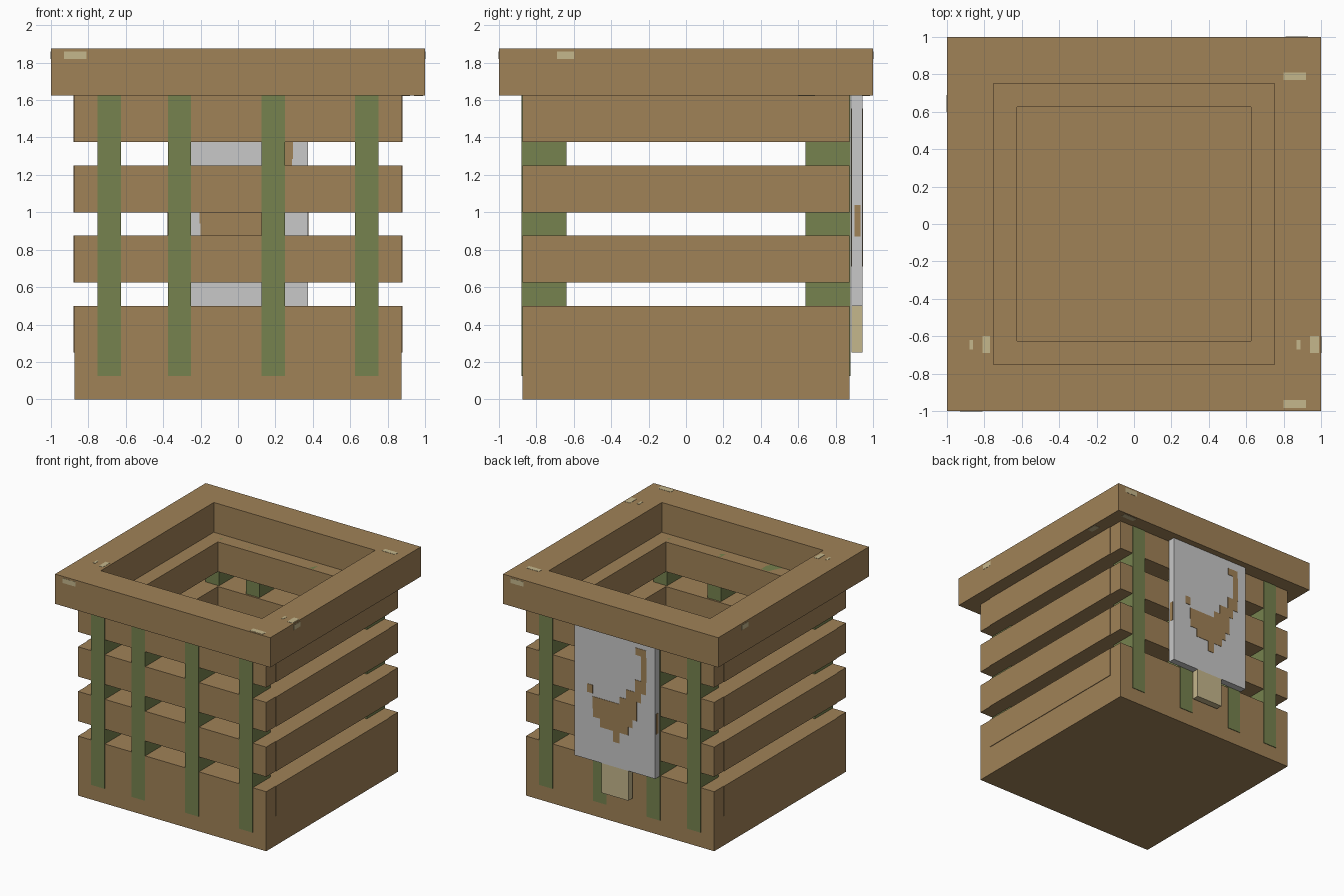
import bpy, bmesh

if "Cube" in bpy.data.objects:
    bpy.data.objects.remove(bpy.data.objects["Cube"])


def material(name, rgb):
    m = bpy.data.materials.new(name)
    lin = [((c / 255 + 0.055) / 1.055) ** 2.4 for c in rgb]
    m.diffuse_color = (*lin, 1)
    m.use_nodes = True
    m.node_tree.nodes["Principled BSDF"].inputs["Base Color"].default_value = m.diffuse_color
    return m


WOOD = material("brown wood", (160, 130, 87))
GREEN = material("green slat", (118, 130, 78))
GREY = material("grey sign", (200, 200, 200))
TAN = material("pale tan", (197, 183, 140))


def finish(name, bm, mat):
    bmesh.ops.recalc_face_normals(bm, faces=bm.faces)
    me = bpy.data.meshes.new(name)
    bm.to_mesh(me)
    bm.free()
    me.materials.append(mat)
    ob = bpy.data.objects.new(name, me)
    bpy.context.collection.objects.link(ob)
    return ob


def boxes(name, spans, mat):
    """One object from boxes given as (x0, x1, y0, y1, z0, z1)."""
    bm = bmesh.new()
    for x0, x1, y0, y1, z0, z1 in spans:
        vs = bmesh.ops.create_cube(bm, size=1)["verts"]
        for v in vs:
            v.co.x = x1 if v.co.x > 0 else x0
            v.co.y = y1 if v.co.y > 0 else y0
            v.co.z = z1 if v.co.z > 0 else z0
    return finish(name, bm, mat)


def frame(name, outer, inner, z0, z1, mat):
    """Square ring with mitred corners."""
    bm = bmesh.new()
    prof = [(outer, z0), (outer, z1), (inner, z1), (inner, z0)]
    corners = [(-1, -1), (1, -1), (1, 1), (-1, 1)]
    rings = [[bm.verts.new((sx * r, sy * r, z)) for r, z in prof] for sx, sy in corners]
    for i in range(4):
        a, b = rings[i], rings[(i + 1) % 4]
        for j in range(4):
            k = (j + 1) % 4
            bm.faces.new((a[j], b[j], b[k], a[k]))
    return finish(name, bm, mat)


# Crate boards, rim and floor
BOARDS = [(0, 0.5), (0.625, 0.875), (1.0, 1.25), (1.375, 1.625)]
for i, (z0, z1) in enumerate(BOARDS):
    frame(f"board_ring_{i + 1}", 0.875, 0.625, z0, z1, WOOD)
frame("top_rim", 1.0, 0.75, 1.625, 1.875, WOOD)
boxes("crate_floor", [(-0.625, 0.625, -0.625, 0.625, 0, 0.25)], WOOD)

# Thin facing planks on the left and right sides
facing = []
for z0, z1 in BOARDS:
    for s in (-1, 1):
        xs = sorted((s * 0.87, s * 0.88))
        facing.append((*xs, -0.75, 0.75, max(z0, 0.25), z1))
boxes("side_facing", facing, WOOD)

# Upright slats on the front and back
for label, y0, y1 in (("front", -0.88, -0.64), ("back", 0.64, 0.88)):
    boxes(f"{label}_slats", [(x, x + 0.125, y0, y1, 0.125, 1.625)
                             for x in (-0.75, -0.375, 0.125, 0.625)], GREEN)

# Hanging sign with its lower tab
Y0, Y1 = 0.886, 0.944
boxes("sign_board", [(-0.375, 0.375, Y0, Y1, 0.5, 1.625)], GREY)
boxes("sign_tab", [(-0.125, 0.125, Y0, Y1, 0.25, 0.5)], TAN)

# Painted mark: (u0, u1, z0, z1) with u measured from the viewer's left
MARK = [(0.12, 0.17, 1.065, 1.135), (0.57, 0.665, 1.495, 1.555),
        (0.62, 0.67, 1.285, 1.495), (0.565, 0.665, 1.18, 1.285),
        (0.48, 0.62, 1.10, 1.18), (0.42, 0.58, 1.04, 1.10),
        (0.17, 0.58, 0.94, 1.04), (0.175, 0.54, 0.87, 0.94),
        (0.24, 0.50, 0.80, 0.87), (0.36, 0.42, 0.71, 0.80)]
T = 0.003
boxes("sign_mark_back", [(0.375 - b, 0.375 - a, Y1 - T, Y1 + T, z0, z1)
                         for a, b, z0, z1 in MARK], WOOD)
boxes("sign_mark_front", [(a - 0.375, b - 0.375, Y0 - T, Y0 + T, z0, z1)
                          for a, b, z0, z1 in MARK], WOOD)
boxes("sign_mark_sides", [(s * 0.375 - T, s * 0.375 + T, 0.902, 0.934, 0.87, 1.04)
                          for s in (-1, 1)], WOOD)

# Pale chips on the rim: top, mirrored underside, then the outer faces
CHIPS = [(0.8, 0.92, 0.77, 0.81), (0.8, 0.92, -0.985, -0.94),
         (-0.88, -0.86, -0.67, -0.62), (-0.81, -0.77, -0.69, -0.6),
         (0.87, 0.89, -0.67, -0.62), (0.94, 0.99, -0.69, -0.6)]
t = 0.002
spans = [(*c, 1.875 - t, 1.875 + t) for c in CHIPS]
spans += [(a, b, -d, -c, 1.625 - t, 1.625 + t) for a, b, c, d in CHIPS
          if a > 0.75 and (c < -0.9 or a > 0.9)]
for s in (-1, 1):
    xs = sorted((s * 0.93, s * 0.81))
    ys = sorted((s * 0.69, s * 0.6))
    spans.append((*xs, s - t, s + t, 1.82, 1.86))
    spans.append((-s - t, -s + t, *ys, 1.82, 1.86))
# front chip sits at -x, back chip at +x; right chip at -y, left chip at +y
boxes("rim_chips", spans, TAN)
